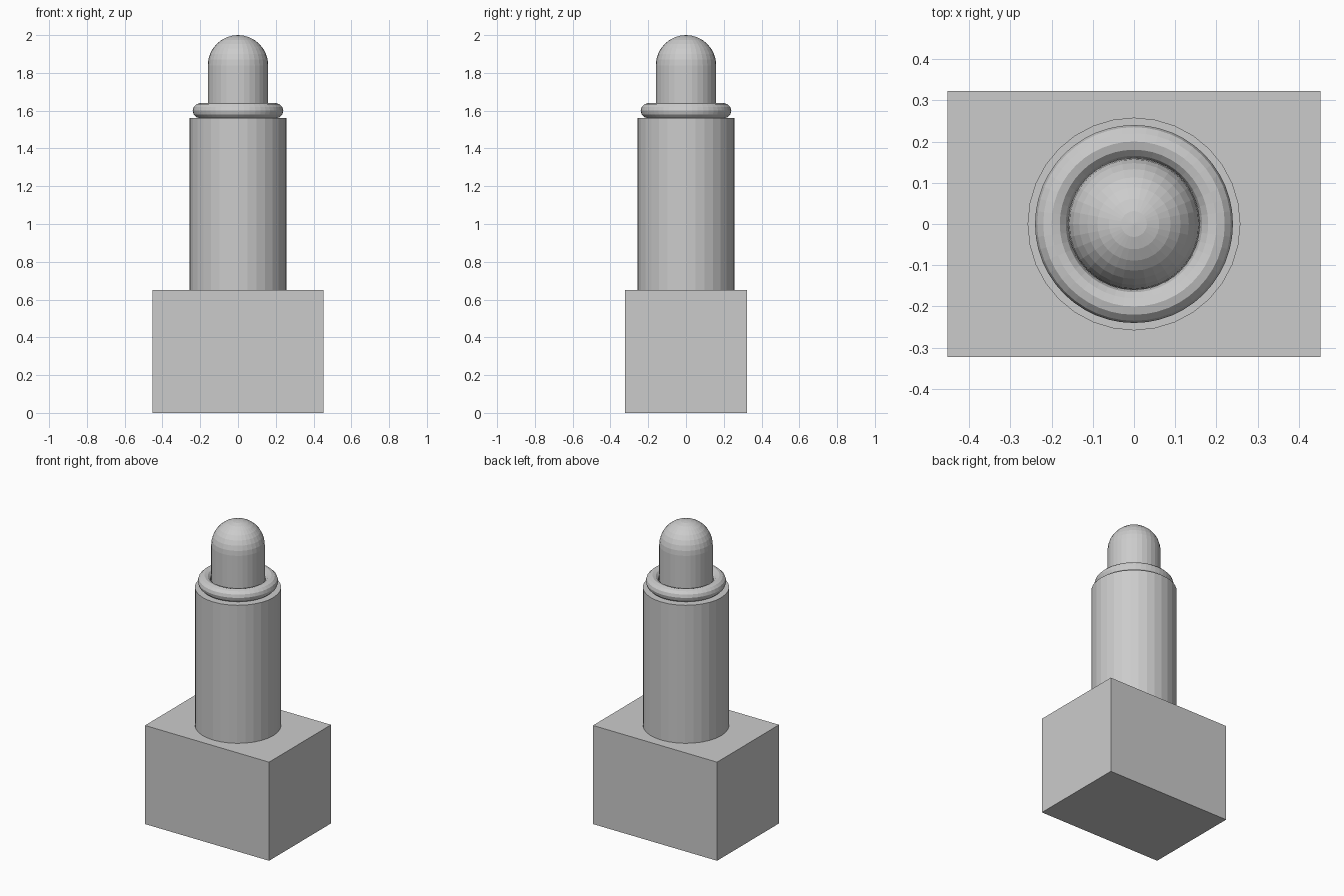
import bpy

cube = bpy.data.objects.get("Cube")
if cube:
    bpy.data.objects.remove(cube, do_unlink=True)

# Single flat colour
grey = bpy.data.materials.new("plain_grey")
grey.use_nodes = True
colour = (0.6, 0.6, 0.6, 1)
grey.diffuse_color = colour
grey.node_tree.nodes["Principled BSDF"].inputs["Base Color"].default_value = colour

BASE_TOP = 0.65
BODY_TOP = 1.56
TIP_RADIUS = 0.16
TIP_CENTRE = 2.0 - TIP_RADIUS


def finish(name):
    obj = bpy.context.object
    obj.name = name
    obj.data.materials.append(grey)
    return obj


def cylinder(name, radius, bottom, top):
    bpy.ops.mesh.primitive_cylinder_add(
        vertices=32, radius=radius, depth=top - bottom,
        location=(0, 0, (bottom + top) / 2))
    return finish(name)


# Rectangular base block
bpy.ops.mesh.primitive_cube_add(size=1, location=(0, 0, BASE_TOP / 2))
base = finish("base_block")
base.scale = (0.905, 0.645, BASE_TOP)
bpy.ops.object.transform_apply(location=False, rotation=False, scale=True)

# Main body standing on the base
cylinder("body", 0.258, BASE_TOP, BODY_TOP)

# Rounded collar resting on the body
bpy.ops.mesh.primitive_torus_add(
    major_segments=48, minor_segments=12, major_radius=0.2,
    minor_radius=0.04, location=(0, 0, BODY_TOP + 0.04))
finish("collar")

# Tip shaft and its domed end
cylinder("tip_shaft", TIP_RADIUS, BODY_TOP, TIP_CENTRE)
bpy.ops.mesh.primitive_uv_sphere_add(
    segments=32, ring_count=16, radius=TIP_RADIUS, location=(0, 0, TIP_CENTRE))
finish("tip_dome")
